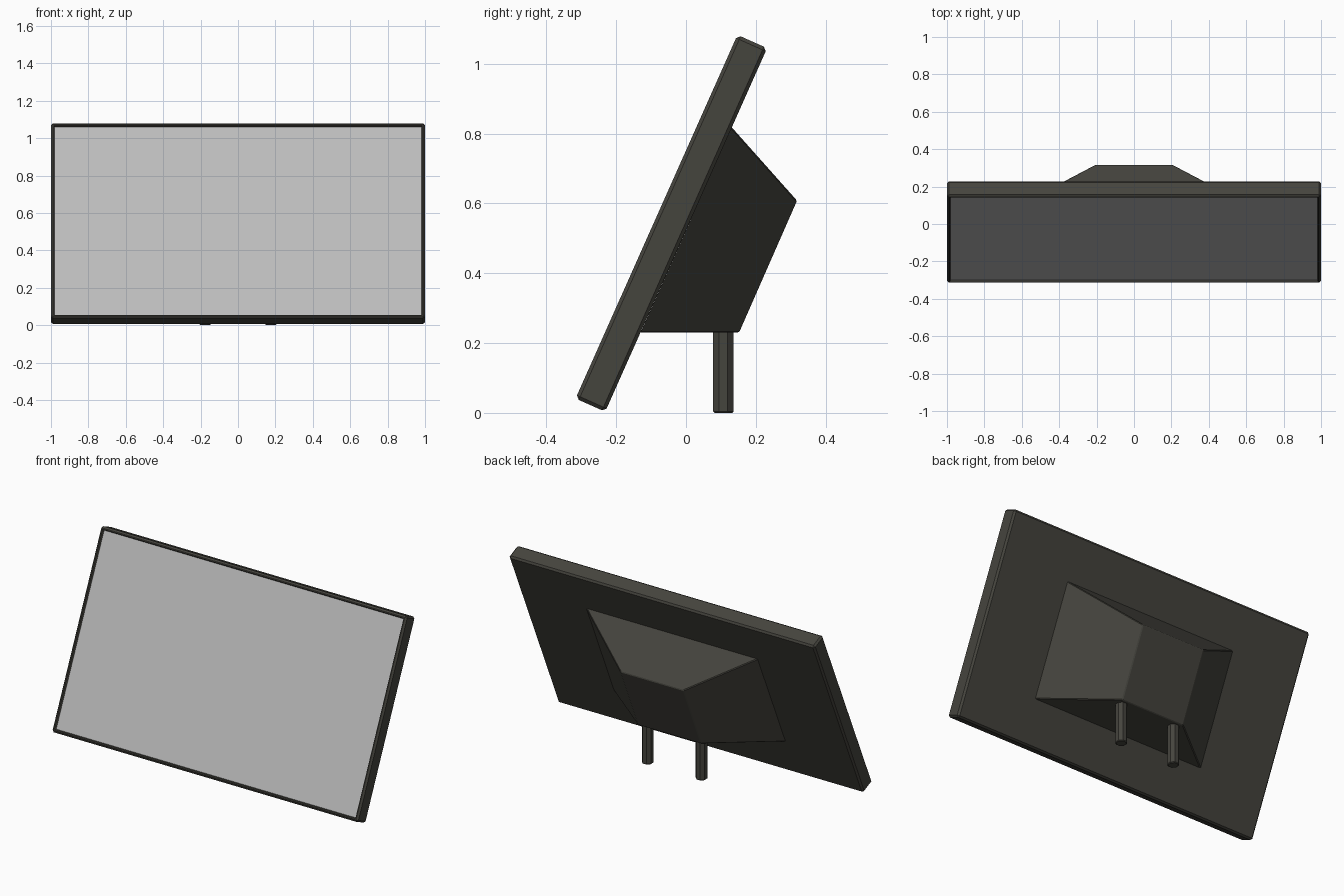
import bpy, bmesh, math
from mathutils import Matrix, Vector

if "Cube" in bpy.data.objects:
    bpy.data.objects.remove(bpy.data.objects["Cube"])

TILT = Matrix.Translation((0, -0.042, 0.543)) @ Matrix.Rotation(math.radians(-24), 4, 'X')
W, T, H = 2.0, 0.093, 1.14


def material(name, rgb):
    m = bpy.data.materials.new(name)
    m.diffuse_color = (*rgb, 1)
    m.use_nodes = True
    m.node_tree.nodes["Principled BSDF"].inputs["Base Color"].default_value = m.diffuse_color
    return m


def finish(bm, name, mat):
    bmesh.ops.recalc_face_normals(bm, faces=bm.faces)
    me = bpy.data.meshes.new(name)
    bm.to_mesh(me)
    bm.free()
    me.materials.append(mat)
    ob = bpy.data.objects.new(name, me)
    bpy.context.collection.objects.link(ob)
    return ob


dark = material("dark_casing", (0.06, 0.058, 0.048))
grey = material("screen_grey", (0.5, 0.5, 0.5))

# Tilted casing: chamfered slab with a shallow recess on the front
bm = bmesh.new()
bmesh.ops.create_cube(bm, size=1, matrix=Matrix.Diagonal((W, T, H, 1)))
bmesh.ops.bevel(bm, geom=bm.edges[:], offset=0.01, segments=1, affect='EDGES')
bm.normal_update()
front = min(bm.faces, key=lambda f: f.calc_center_median().y)
bmesh.ops.inset_region(bm, faces=[front], thickness=0.008)
bmesh.ops.inset_region(bm, faces=[front], thickness=0.006, depth=-0.012)
screen_pts = [TILT @ (v.co - Vector((0, 0.001, 0))) for v in front.verts]
bm.transform(TILT)
finish(bm, "casing", dark)

# Screen set in the recess
bm = bmesh.new()
face = bm.faces.new([bm.verts.new(p) for p in screen_pts])
face.normal_update()
screen = finish(bm, "screen", grey)
if screen.data.polygons[0].normal.y > 0:
    screen.data.flip_normals()

# Rear housing: rectangle on the casing tapering to a smaller rear face
bm = bmesh.new()
base_pts = [(sx * 0.56, y, z) for y, z in ((0.131, 0.818), (-0.13, 0.23)) for sx in (-1, 1)]
rear_pts = [(sx * 0.205, y, z) for y, z in ((0.318, 0.608), (0.152, 0.23)) for sx in (-1, 1)]
base = [bm.verts.new(p) for p in base_pts]
rear = [bm.verts.new(p) for p in rear_pts]
loop = (0, 1, 3, 2)
bm.faces.new([base[i] for i in loop])
bm.faces.new([rear[i] for i in loop])
for i, j in zip(loop, loop[1:] + loop[:1]):
    bm.faces.new((base[i], base[j], rear[j], rear[i]))
edges = [e for e in bm.edges if e.verts[0] in rear or e.verts[1] in rear]
bmesh.ops.bevel(bm, geom=edges, offset=0.004, segments=1, affect='EDGES')
finish(bm, "rear_housing", dark)

# Pair of octagonal legs with chamfered feet
for side, x in (("left", -0.176), ("right", 0.176)):
    bm = bmesh.new()
    spin = Matrix.Rotation(math.radians(22.5), 4, 'Z')
    bmesh.ops.create_cone(bm, cap_ends=True, segments=8, radius1=0.032, radius2=0.032,
                          depth=0.25, matrix=Matrix.Translation((x, 0.107, 0.125)) @ spin)
    foot = [e for e in bm.edges if all(v.co.z < 0.01 for v in e.verts)]
    bmesh.ops.bevel(bm, geom=foot, offset=0.004, segments=1, affect='EDGES')
    finish(bm, side + "_leg", dark)
